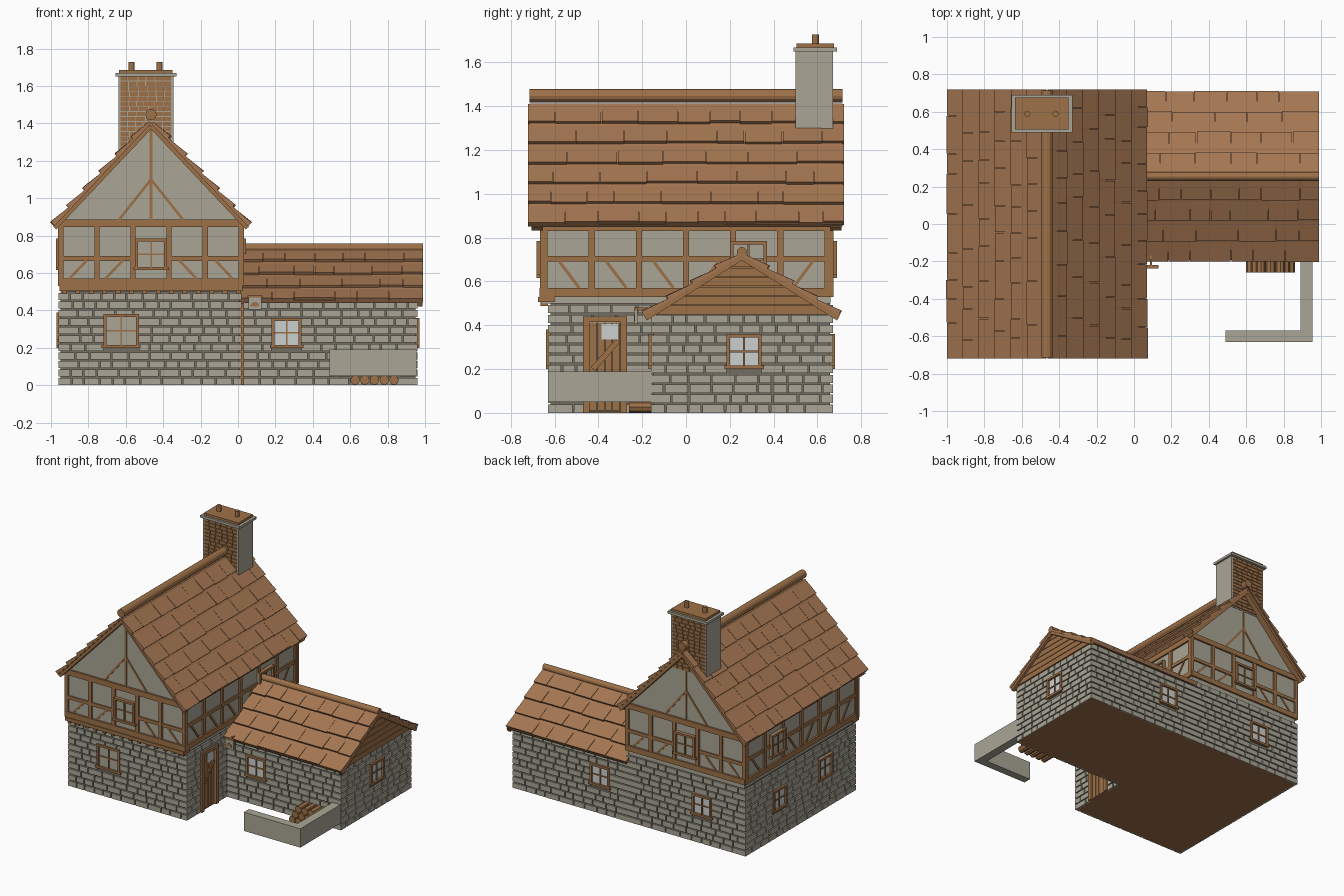
import bpy, bmesh, math, random
from mathutils import Matrix, Vector

if "Cube" in bpy.data.objects:
    bpy.data.objects.remove(bpy.data.objects["Cube"])

random.seed(4)

def material(name, rgb):
    m = bpy.data.materials.new(name)
    m.diffuse_color = (*rgb, 1)
    m.use_nodes = True
    m.node_tree.nodes["Principled BSDF"].inputs["Base Color"].default_value = m.diffuse_color
    return m

STONE = material("stone grey", (0.40, 0.38, 0.305))
MORTAR = material("mortar dark grey", (0.17, 0.155, 0.12))
WOOD = material("timber brown", (0.34, 0.165, 0.065))
ROOF = material("roof brown", (0.38, 0.185, 0.085))
GLASS = material("pale glass", (0.60, 0.63, 0.62))

parts = {}

def part(name, mat):
    """Get or make the mesh that collects one named part."""
    return parts.setdefault(name, (bmesh.new(), mat))[0]

def frame(o, u, n):
    """Wall frame: u along the wall, z up, n outward."""
    u, n, o = Vector(u), Vector(n), Vector(o)
    return Matrix(((u.x, 0, n.x, o.x), (u.y, 0, n.y, o.y), (u.z, 1, n.z, o.z), (0, 0, 0, 1)))

def front(y): return frame((0, y, 0), (1, 0, 0), (0, -1, 0))
def back(y): return frame((0, y, 0), (1, 0, 0), (0, 1, 0))
def right(x): return frame((x, 0, 0), (0, 1, 0), (1, 0, 0))
def left(x): return frame((x, 0, 0), (0, 1, 0), (-1, 0, 0))

def prism(bm, M, pts, n0, n1):
    a = [bm.verts.new(M @ Vector((p[0], p[1], n0))) for p in pts]
    b = [bm.verts.new(M @ Vector((p[0], p[1], n1))) for p in pts]
    k = len(pts)
    bm.faces.new(a)
    bm.faces.new(b[::-1])
    for i in range(k):
        j = (i + 1) % k
        bm.faces.new((a[i], b[i], b[j], a[j]))

def rect(bm, M, u0, u1, z0, z1, n0, n1):
    prism(bm, M, [(u0, z0), (u1, z0), (u1, z1), (u0, z1)], n0, n1)

def box(bm, x0, x1, y0, y1, z0, z1):
    rect(bm, back(0), x0, x1, z0, z1, y0, y1)

def bar(bm, M, p, q, w, n0, n1):
    p, q = Vector(p), Vector(q)
    d = (q - p).normalized() * w / 2
    s = Vector((-d.y, d.x))
    prism(bm, M, [p + s, q + s, q - s, p - s], n0, n1)

def cyl(bm, c, r, length, axis, seg=10):
    R = {'x': Matrix.Rotation(math.pi / 2, 4, 'Y'), 'y': Matrix.Rotation(math.pi / 2, 4, 'X'), 'z': Matrix()}[axis]
    bmesh.ops.create_cone(bm, cap_ends=True, segments=seg, radius1=r, radius2=r, depth=length,
                          matrix=Matrix.Translation(c) @ R)

def courses(bm, M, u0, u1, z0, z1, row, wmin, wmax, gap, depth, holes=()):
    """Lay rows of raised blocks, leaving openings free."""
    for i in range(round((z1 - z0) / row)):
        a = z0 + i * row
        segs = [(u0, u1)]
        for h in holes:
            if h[2] < a + row / 2 < h[3]:
                segs = [s for p, q in segs for s in ((p, min(q, h[0])), (max(p, h[1]), q)) if s[1] - s[0] > 0.01]
        for p, q in segs:
            while p < q - 0.005:
                e = p + random.uniform(wmin, wmax)
                if q - e < wmin * 0.6:
                    e = q
                rect(bm, M, p, e - (gap if e < q else 0), a, a + row - gap, -depth, 0)
                p = e

# Stone ground floor: dark core, raised blocks, openings (u0, u1, z0, z1)
core = part("mortar_core", MORTAR)
box(core, -0.948, 0.008, -0.618, 0.658, 0.004, 0.5)
box(core, 0.0, 0.948, -0.148, 0.658, 0.004, 0.455)
floor = part("floor", WOOD)
box(floor, -0.955, 0.015, -0.625, 0.665, 0, 0.006)
box(floor, 0.0, 0.955, -0.155, 0.665, 0, 0.006)
ROW = 0.0455

def opening(u, z, w, h): return (u - w / 2, u + w / 2, z - h / 2, z + h / 2)

W = (0.16, 0.16)
walls = [("main_front_stones", front(-0.63), -0.96, 0.02, 11, [opening(-0.625, 0.29, 0.19, 0.18)]),
         ("main_right_stones", right(0.02), -0.63, -0.16, 11, [(-0.46, -0.28, 0, 0.43)]),
         ("main_left_stones", left(-0.96), -0.63, 0.67, 11, [opening(0.27, 0.28, *W), opening(-0.27, 0.31, *W)]),
         ("main_back_stones", back(0.67), -0.96, 0.02, 11, [opening(-0.6, 0.28, *W)]),
         ("wing_front_stones", front(-0.16), 0.02, 0.96, 10, [opening(0.26, 0.28, *W)]),
         ("wing_right_stones", right(0.96), -0.16, 0.67, 10, [opening(0.265, 0.28, *W)]),
         ("wing_back_stones", back(0.67), 0.02, 0.96, 10, [opening(0.24, 0.28, *W)])]

def window(M, hole, pane, deep=-0.006):
    u0, u1, z0, z1 = hole
    f, t = part("window_frames", WOOD), 0.016
    rect(part("window_panes_" + pane.name.split()[0], pane), M, u0, u1, z0, z1, deep - 0.01, deep)
    for a, b, c, d in ((u0, u0 + t, z0, z1), (u1 - t, u1, z0, z1), (u0, u1, z1 - t, z1), (u0 - 0.01, u1 + 0.01, z0, z0 + t)):
        rect(f, M, a, b, c, d, deep - 0.01, deep + 0.016)
    um, zm = (u0 + u1) / 2, (z0 + z1) / 2
    rect(f, M, um - 0.004, um + 0.004, z0, z1, deep - 0.01, deep + 0.008)
    rect(f, M, u0, u1, zm - 0.004, zm + 0.004, deep - 0.01, deep + 0.007)

for name, M, u0, u1, rows, holes in walls:
    courses(part(name, STONE), M, u0, u1, 0, rows * ROW, ROW, 0.06, 0.12, 0.008, 0.014, holes)
    if name != "main_right_stones":
        for h in holes:
            window(M, h, STONE if name == "main_front_stones" else GLASS)

# Door in the inner corner
M = right(0.02)
door = part("door_frame", WOOD)
for a, b, c, d in ((-0.47, -0.44, 0, 0.44), (-0.30, -0.27, 0, 0.44), (-0.47, -0.27, 0.415, 0.44)):
    rect(door, M, a, b, c, d, -0.014, 0.012)
leaf = part("door_leaf", WOOD)
for i in range(4):
    rect(leaf, M, -0.44 + i * 0.035, -0.408 + i * 0.035, 0.01, 0.415, -0.014, -0.004)
bar(leaf, M, (-0.425, 0.2), (-0.31, 0.33), 0.025, -0.012, 0.003)
rect(part("door_pane", GLASS), M, -0.385, -0.31, 0.335, 0.405, -0.01, 0.0)

# Plastered upper floor and gables
plaster = part("upper_plaster", STONE)
box(plaster, -0.945, 0.015, -0.655, 0.66, 0.5, 0.885)
prism(plaster, back(0), [(-0.945, 0.88), (0.015, 0.88), (-0.465, 1.40)], -0.655, 0.66)

# Timber framing
CX = -0.465
timber = part("timber_frame", WOOD)
def framing(M, u0, u1, posts, top, rail, flip, win):
    for c, d, n in ((0.53, 0.57, 0.014), (rail, rail + 0.025, 0.01), (top - 0.04, top, 0.014)):
        rect(timber, M, u0, u1, c, d, -0.01, n)
    for p in posts:
        rect(timber, M, p - 0.014, p + 0.014, 0.53, top, -0.01, 0.012)
    mid = (u0 + u1) / 2
    for p, q in zip(posts, posts[1:]):
        c = (p + q) / 2
        if abs(c - win[0]) < 0.09:
            continue
        s = (1 if c < mid else -1) * flip
        bar(timber, M, (c - s * 0.05, 0.57), (c + s * 0.04, rail), 0.014, -0.01, 0.006)
    window(M, opening(win[0], win[1], 0.17, 0.17), STONE, 0.012)

ends = [CX + (i - 2.5) * 0.193 for i in range(6)]
sides = [-0.645 + i * 0.215 for i in range(7)]
for M in (front(-0.655), back(0.66)):
    framing(M, -0.955, 0.028, ends, 0.885, 0.665, 1, (CX, 0.70))
    bar(timber, M, (CX, 0.88), (CX, 1.39), 0.014, -0.01, 0.006)
    for s in (-1, 1):
        bar(timber, M, (CX, 1.10), (CX + s * 0.175, 0.88), 0.014, -0.01, 0.006)
        bar(timber, M, (CX, 1.385), (CX + s * 0.515, 0.84), 0.022, 0.0, 0.05)
for M in (right(0.015), left(-0.945)):
    framing(M, -0.667, 0.672, sides, 0.87, 0.69, -1, (0.285, 0.70))
# Jetty beam with joist ends
jetty = part("jetty_beam", WOOD)
box(jetty, -0.955, 0.025, -0.675, -0.60, 0.505, 0.53)
for i in range(14):
    rect(jetty, front(-0.63), -0.94 + i * 0.0715, -0.915 + i * 0.0715, 0.488, 0.506, 0, 0.035)

# Roofs: base sheet plus overlapping wedge shingles
def roof(name, M, apex, slope, run, a0, a1, rows):
    bm = part(name, ROOF)
    ang = math.atan(slope)
    c, s = math.cos(ang), math.sin(ang)
    total = run / c
    step = total / rows
    for side in (-1, 1):
        def P(d, t):
            return (side * (c * d + s * t), apex - s * d + c * t)
        prism(bm, M, [P(0, 0), P(total, 0), P(total, 0.016), P(0, 0.016)], a0 + 0.006, a1 - 0.006)
        for r in range(rows):
            a = a0
            while a < a1 - 0.01:
                e = a + random.uniform(0.1, 0.24)
                if a1 - e < 0.08:
                    e = a1
                d1 = (r + 1) * step + random.uniform(-0.005, 0.004)
                t = random.uniform(0.029, 0.033)
                prism(bm, M, [P(r * step, 0.004), P(d1, 0.004), P(d1, t), P(r * step, 0.014)], a, e - (0.003 if e < a1 else 0))
                a = e

roof("main_roof", back(0) @ Matrix.Translation((CX, 0, 0)), 1.40, 1.065, 0.515, -0.72, 0.72, 6)
roof("wing_roof", right(0) @ Matrix.Translation((0.255, 0, 0)), 0.715, 0.626, 0.44, 0.0, 0.99, 4)
cyl(part("main_ridge", WOOD), (CX, 0, 1.447), 0.03, 1.43, 'y', 12)
cyl(part("wing_ridge", WOOD), (0.495, 0.255, 0.734), 0.023, 0.99, 'x', 12)

# Boarded wing gable with bargeboards
gable = part("wing_gable_boards", WOOD)
M = right(0.96) @ Matrix.Translation((0.255, 0, 0))
prism(gable, M, [(-0.415, 0.45), (0.415, 0.45), (0, 0.715)], -0.06, 0)
for i in range(6):
    z0, z1 = 0.45 + i * 0.043, 0.489 + i * 0.043
    a, b = ((0.715 - z) / 0.626 for z in (z0, z1))
    prism(gable, M, [(-a, z0), (a, z0), (b, z1), (-b, z1)], -0.01, 0.008)
for s in (-1, 1):
    bar(gable, M, (0, 0.71), (s * 0.44, 0.432), 0.024, 0.0, 0.027)

# Chimney: plain sides, brick front and back, cap and pots
chimney = part("chimney_stack", STONE)
box(chimney, -0.637, -0.348, 0.507, 0.663, 1.24, 1.655)
for x in (-0.64, -0.357):
    box(chimney, x, x + 0.012, 0.5, 0.67, 1.25, 1.655)
for nm, M in (("front", front(0.5)), ("back", back(0.67))):
    courses(part("chimney_bricks_" + nm, WOOD), M, -0.632, -0.353, 1.25, 1.655, 0.027, 0.04, 0.055, 0.004, 0.01)
box(part("chimney_cap", STONE), -0.655, -0.33, 0.49, 0.69, 1.65, 1.668)
box(part("chimney_top", WOOD), -0.635, -0.35, 0.505, 0.675, 1.66, 1.685)
for x in (-0.57, -0.42):
    cyl(part("chimney_pots", WOOD), (x, 0.59, 1.70), 0.016, 0.055, 'z', 12)

# Low yard wall
yard = part("yard_wall", STONE)
prism(yard, Matrix.Translation((0, 0, 0.05)),
      [(0.49, -0.63), (0.955, -0.63), (0.955, -0.155), (0.89, -0.155), (0.89, -0.57), (0.49, -0.57)], 0, 0.14)

# Log pile by the wing wall
logs = part("log_pile", WOOD)
for row in range(3):
    for i in range(5 - row):
        cyl(logs, (0.626 + 0.026 * row + i * 0.052, -0.21, 0.027 + row * 0.045), 0.026, 0.1, 'y', 8)

# Hanging sign beside the door
M = front(-0.23)
rect(part("sign_plate", STONE), M, 0.055, 0.125, 0.405, 0.47, -0.008, 0.004)
sign = part("sign_timber", WOOD)
rect(sign, M, 0.05, 0.13, 0.468, 0.48, -0.01, 0.007)
prism(sign, M, [(0.09 + 0.024 * math.cos(a * math.pi / 8), 0.42 + 0.026 * math.sin(a * math.pi / 8)) for a in range(9)], 0, 0.008)
box(sign, 0.085, 0.097, -0.23, -0.15, 0.468, 0.48)

# Turn each collected part into an object
for name, (bm, mat) in parts.items():
    bmesh.ops.recalc_face_normals(bm, faces=bm.faces)
    me = bpy.data.meshes.new(name)
    bm.to_mesh(me)
    bm.free()
    me.materials.append(mat)
    bpy.context.collection.objects.link(bpy.data.objects.new(name, me))
